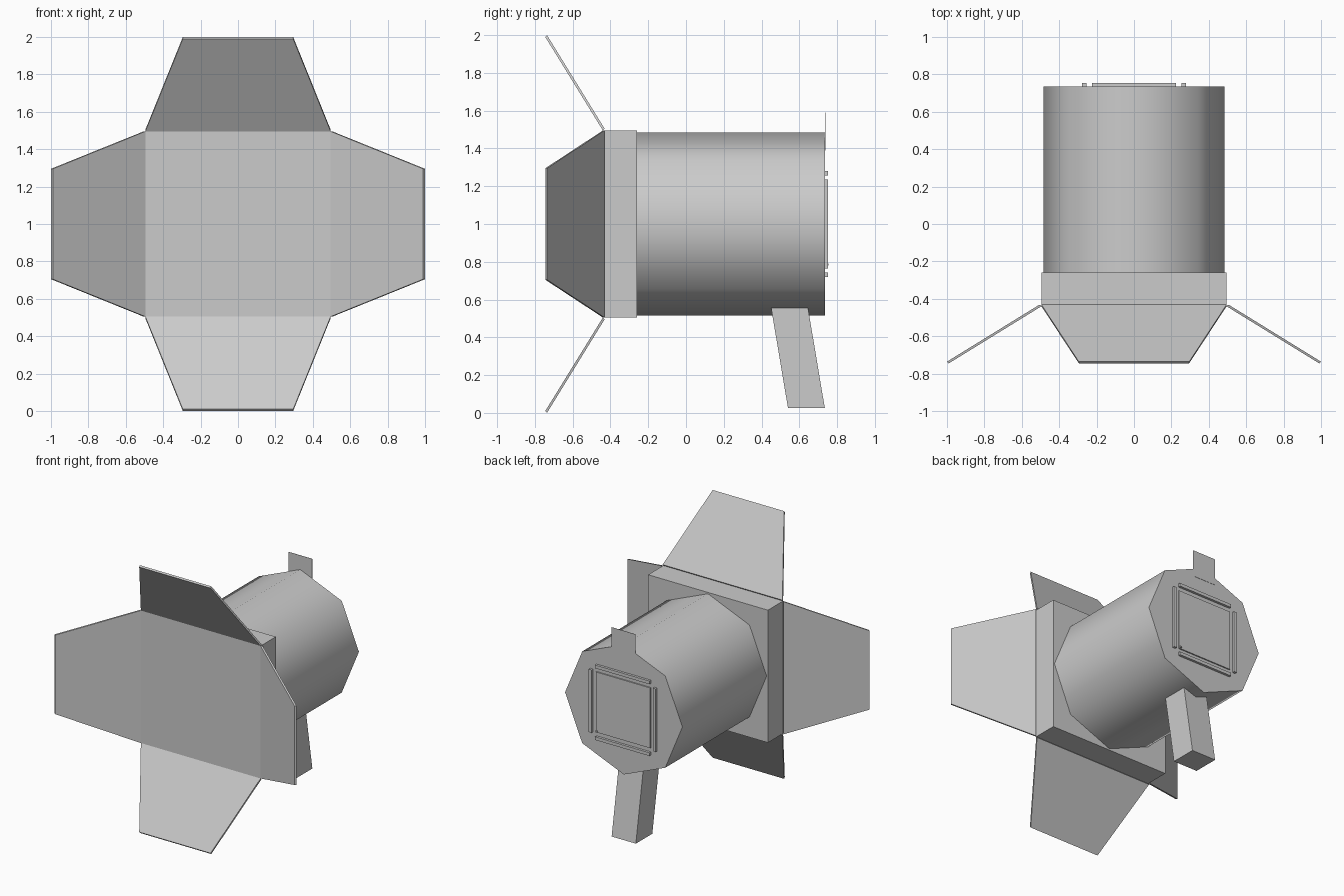
import bpy, bmesh, math
from mathutils import Matrix, Vector

cube = bpy.data.objects.get("Cube")
if cube:
    bpy.data.objects.remove(cube, do_unlink=True)

CENTRE = 1.0   # height of the lamp axis
BACK = 0.735   # rear face of the housing

grey = bpy.data.materials.new("light_grey")
grey.use_nodes = True
grey.diffuse_color = (0.6, 0.6, 0.6, 1)
grey.node_tree.nodes["Principled BSDF"].inputs["Base Color"].default_value = (0.6, 0.6, 0.6, 1)


def finish(name, bm):
    bmesh.ops.recalc_face_normals(bm, faces=bm.faces)
    mesh = bpy.data.meshes.new(name)
    bm.to_mesh(mesh)
    bm.free()
    mesh.materials.append(grey)
    obj = bpy.data.objects.new(name, mesh)
    bpy.context.collection.objects.link(obj)
    return obj


def prism(name, outline, offset, matrix=Matrix()):
    """Extrude a closed outline along an offset."""
    bm = bmesh.new()
    face = bm.faces.new([bm.verts.new(p) for p in outline])
    new = bmesh.ops.extrude_face_region(bm, geom=[face])["geom"]
    verts = [v for v in new if isinstance(v, bmesh.types.BMVert)]
    bmesh.ops.translate(bm, verts=verts, vec=Vector(offset))
    bm.faces.ensure_lookup_table()
    if not face.is_valid or len(bm.faces) < len(outline) + 2:
        bm.faces.new([v for v in bm.verts if v not in verts])
    bm.transform(matrix)
    return finish(name, bm)


def box(name, centre, size):
    bm = bmesh.new()
    bmesh.ops.create_cube(bm, size=1)
    bm.transform(Matrix.Translation(centre) @ Matrix.Diagonal((*size, 1)))
    return finish(name, bm)


# Eight-sided smooth housing
bm = bmesh.new()
bmesh.ops.create_cone(bm, cap_ends=True, segments=8, radius1=0.485, radius2=0.485, depth=BACK + 0.26)
bm.transform(Matrix.Translation((0, (BACK - 0.26) / 2, CENTRE)) @ Matrix.Rotation(math.pi / 2, 4, "X"))
housing = finish("housing", bm)
bpy.context.view_layer.objects.active = housing
housing.select_set(True)
bpy.ops.object.shade_smooth_by_angle(angle=math.radians(60))
housing.select_set(False)

# Square front frame
box("front_frame", (0, -0.35, CENTRE), (0.99, 0.18, 0.99))

# Four flared shutter doors around the frame
door = [(-0.495, -0.44, 0.495), (0.495, -0.44, 0.495), (0.295, -0.745, 0.99), (-0.295, -0.745, 0.99)]
for i, side in enumerate(("top", "left", "bottom", "right")):
    turn = Matrix.Translation((0, 0, CENTRE)) @ Matrix.Rotation(i * math.pi / 2, 4, "Y")
    prism(side + "_door", door, (0, 0.009, 0.01), turn)

# Slanted support leg
leg = [(-0.1, 0.54, 0.025), (-0.1, 0.735, 0.025), (-0.1, 0.63, 0.65), (-0.1, 0.435, 0.65)]
prism("leg", leg, (0.2, 0, 0))

# Paper-thin tab on the upper rear edge
box("rear_tab", (0, BACK + 0.002, 1.49), (0.195, 0.002, 0.2))

# Rear access panel with its four surrounding rails and catch
box("rear_panel", (0, BACK + 0.004, CENTRE), (0.45, 0.01, 0.45))
for s in (-1, 1):
    box("side_rail", (s * 0.265, BACK + 0.008, CENTRE), (0.024, 0.02, 0.47))
    box("level_rail", (0, BACK + 0.008, CENTRE + s * 0.268), (0.45, 0.02, 0.024))
box("panel_catch", (0.215, BACK + 0.01, CENTRE - 0.215), (0.012, 0.018, 0.012))
